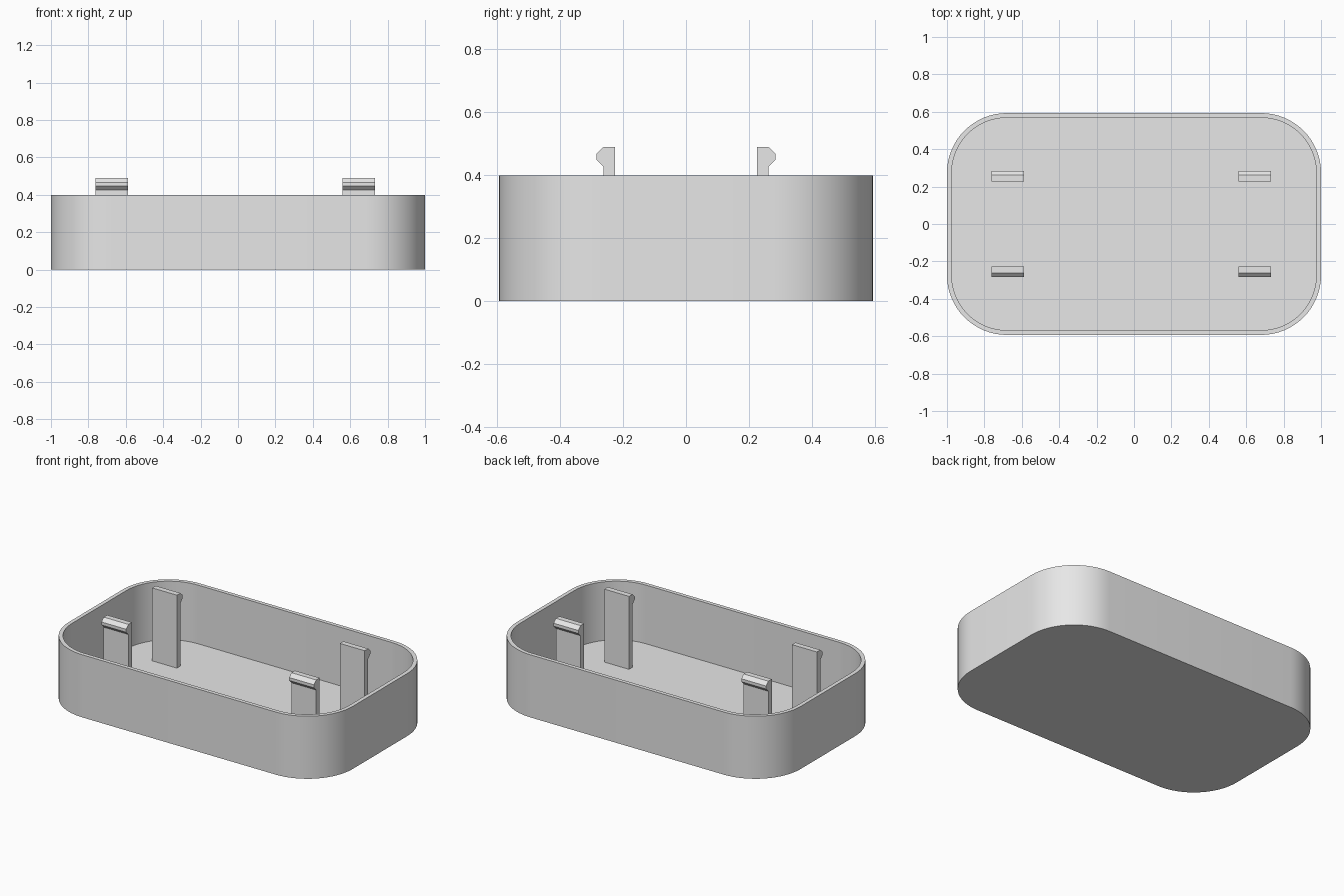
import bpy, bmesh
from math import cos, sin, pi, radians

if "Cube" in bpy.data.objects:
    bpy.data.objects.remove(bpy.data.objects["Cube"], do_unlink=True)

HALF_X, HALF_Y, HEIGHT = 1.0, 0.593, 0.398
RADIUS, WALL, FLOOR = 0.32, 0.025, 0.025
CORNER_STEPS = 16

grey = bpy.data.materials.new("grey plastic")
grey.use_nodes = True
grey.diffuse_color = (0.8, 0.8, 0.8, 1)
grey.node_tree.nodes["Principled BSDF"].inputs["Base Color"].default_value = (0.8, 0.8, 0.8, 1)


def finish(name, bm):
    bmesh.ops.recalc_face_normals(bm, faces=bm.faces)
    mesh = bpy.data.meshes.new(name)
    bm.to_mesh(mesh)
    bm.free()
    mesh.materials.append(grey)
    obj = bpy.data.objects.new(name, mesh)
    bpy.context.collection.objects.link(obj)
    return obj


def rounded_loop(bm, inset, z):
    """Rounded rectangle of vertices, shrunk evenly by inset."""
    r = RADIUS - inset
    verts = []
    for i, (sx, sy) in enumerate([(1, 1), (-1, 1), (-1, -1), (1, -1)]):
        for k in range(CORNER_STEPS + 1):
            a = (i + k / CORNER_STEPS) * pi / 2
            verts.append(bm.verts.new((sx * (HALF_X - RADIUS) + r * cos(a),
                                       sy * (HALF_Y - RADIUS) + r * sin(a), z)))
    return verts


# Open tray: outer wall, rim, inner wall, floor
bm = bmesh.new()
loops = [rounded_loop(bm, inset, z) for inset, z in
         [(0, 0), (0, HEIGHT), (WALL, HEIGHT), (WALL, FLOOR)]]
for low, high in zip(loops, loops[1:]):
    for i in range(len(low)):
        j = (i + 1) % len(low)
        bm.faces.new((low[i], low[j], high[j], high[i]))
bm.faces.new(loops[0])
bm.faces.new(loops[-1])
tray = finish("tray", bm)
bpy.ops.object.select_all(action='DESELECT')
tray.select_set(True)
bpy.context.view_layer.objects.active = tray
bpy.ops.object.shade_smooth_by_angle(angle=radians(30))

# Snap clips: a hooked side profile extruded along x, hook facing outward
CLIP_PROFILE = [(0.226, FLOOR), (0.261, FLOOR), (0.261, 0.425), (0.284, 0.448),
                (0.284, 0.467), (0.261, 0.489), (0.226, 0.489)]
CLIP_WIDTH = 0.174


def clip(name, x, side):
    bm = bmesh.new()
    start = x - CLIP_WIDTH / 2
    face = bm.faces.new([bm.verts.new((start, side * y, z)) for y, z in CLIP_PROFILE])
    new = bmesh.ops.extrude_face_region(bm, geom=[face])["geom"]
    bmesh.ops.translate(bm, vec=(CLIP_WIDTH, 0, 0),
                        verts=[v for v in new if isinstance(v, bmesh.types.BMVert)])
    finish(name, bm)


for side_name, x in (("left", 0.646), ("right", -0.675)):
    for end_name, side in (("front", -1), ("back", 1)):
        clip(f"{end_name}_{side_name}_clip", x, side)
